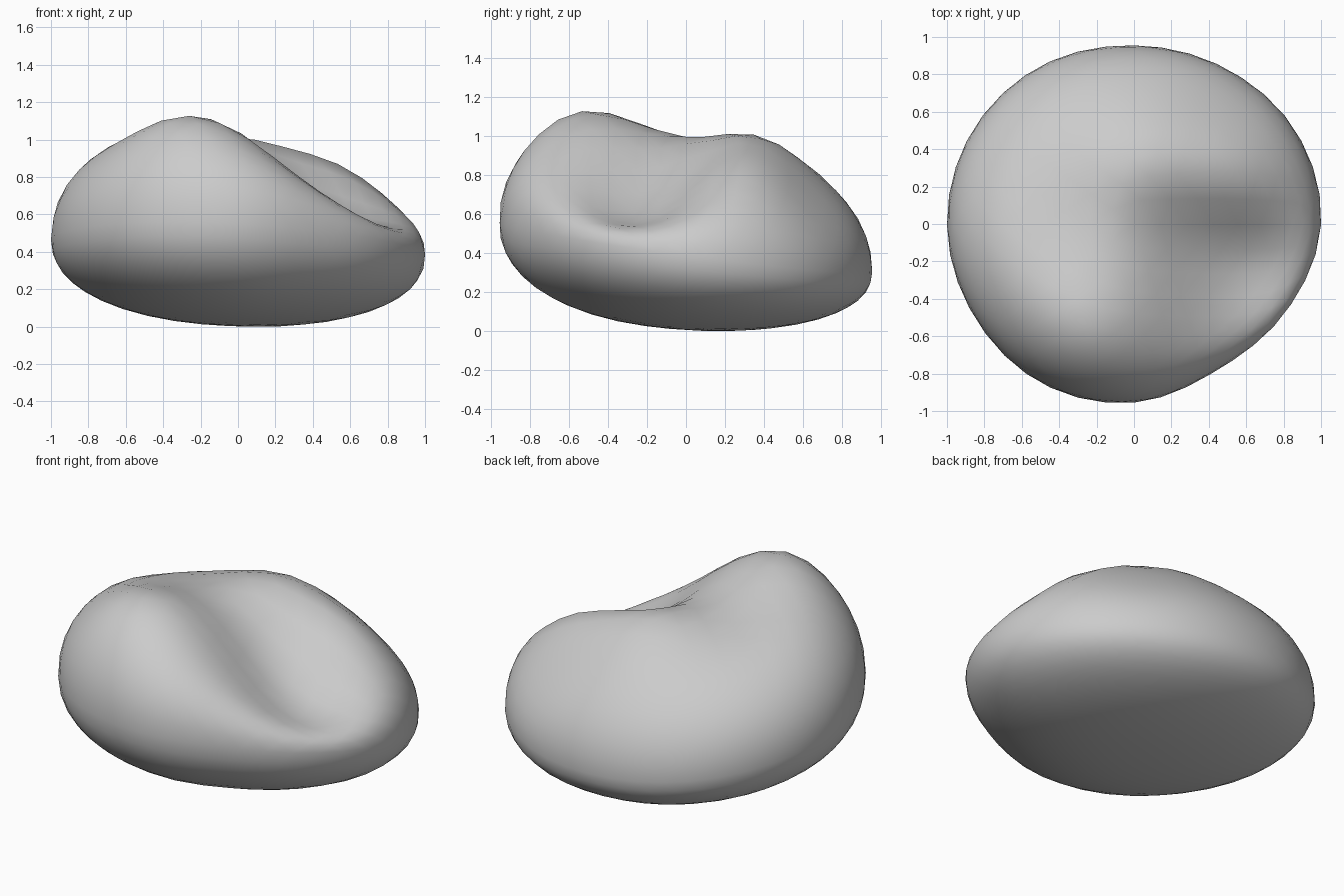
import bpy, math

if "Cube" in bpy.data.objects:
    bpy.data.objects.remove(bpy.data.objects["Cube"])

# Plan outline: radius every 30 degrees, counter-clockwise from +x
OUTLINE = [1.0, 1.0, 0.97, 0.96, 0.985, 1.0, 1.0, 0.985, 0.98, 0.95, 0.895, 0.935]

# Swells and hollows of the upper surface: x, y, amount, spread
LUMPS = [
    (-0.32, -0.63, 0.17, 0.30),   # front left peak
    (0.68, -0.27, -0.44, 0.35),   # front right slope
    (0.25, 0.00, -0.09, 0.22),    # hollow
    (-0.35, 0.00, -0.06, 0.25),   # saddle
    (-0.75, -0.10, 0.05, 0.25),   # left shoulder
    (0.05, 0.34, 0.09, 0.25),     # back ridge
    (0.58, 0.30, 0.17, 0.25),     # right shoulder
    (0.65, 0.65, -0.12, 0.28),    # back right slope
]
POWER = 2 / 2.2


def outline_radius(angle):
    t = (angle / math.tau * 12) % 12
    i, f = int(t), t % 1
    a, b, c, d = (OUTLINE[(i + k) % 12] for k in (-1, 0, 1, 2))
    return b + 0.5 * f * (c - a + f * (2*a - 5*b + 4*c - d + f * (3*(b - c) + d - a)))


def crown_height(x, y):
    return 0.60 + sum(h * math.exp(-((x - u)**2 + (y - v)**2) / (2 * s * s))
                      for u, v, h, s in LUMPS)


# Boulder: sphere reshaped by outline, tilted girth line and lumpy crown
bpy.ops.mesh.primitive_ico_sphere_add(subdivisions=4, radius=1)
rock = bpy.context.object
rock.name = "boulder"
verts = rock.data.vertices
for v in verts:
    px, py, pz = v.co.normalized()
    angle = math.atan2(py, px)
    r = outline_radius(angle) * math.hypot(px, py) ** POWER
    x, y = r * math.cos(angle), r * math.sin(angle)
    girth = 0.42 - 0.04 * x - 0.13 * y
    q = abs(pz) ** POWER
    if pz > 0:
        z = girth + crown_height(x, y) * q
    else:
        z = girth * (1 - q) - (0.03 * x + 0.06 * y) * q
    v.co = (x, y, z)

# Centre on the axes and stand on the ground
for axis in range(3):
    vals = [v.co[axis] for v in verts]
    shift = min(vals) if axis == 2 else (min(vals) + max(vals)) / 2
    for v in verts:
        v.co[axis] -= shift

bpy.ops.object.shade_smooth()
